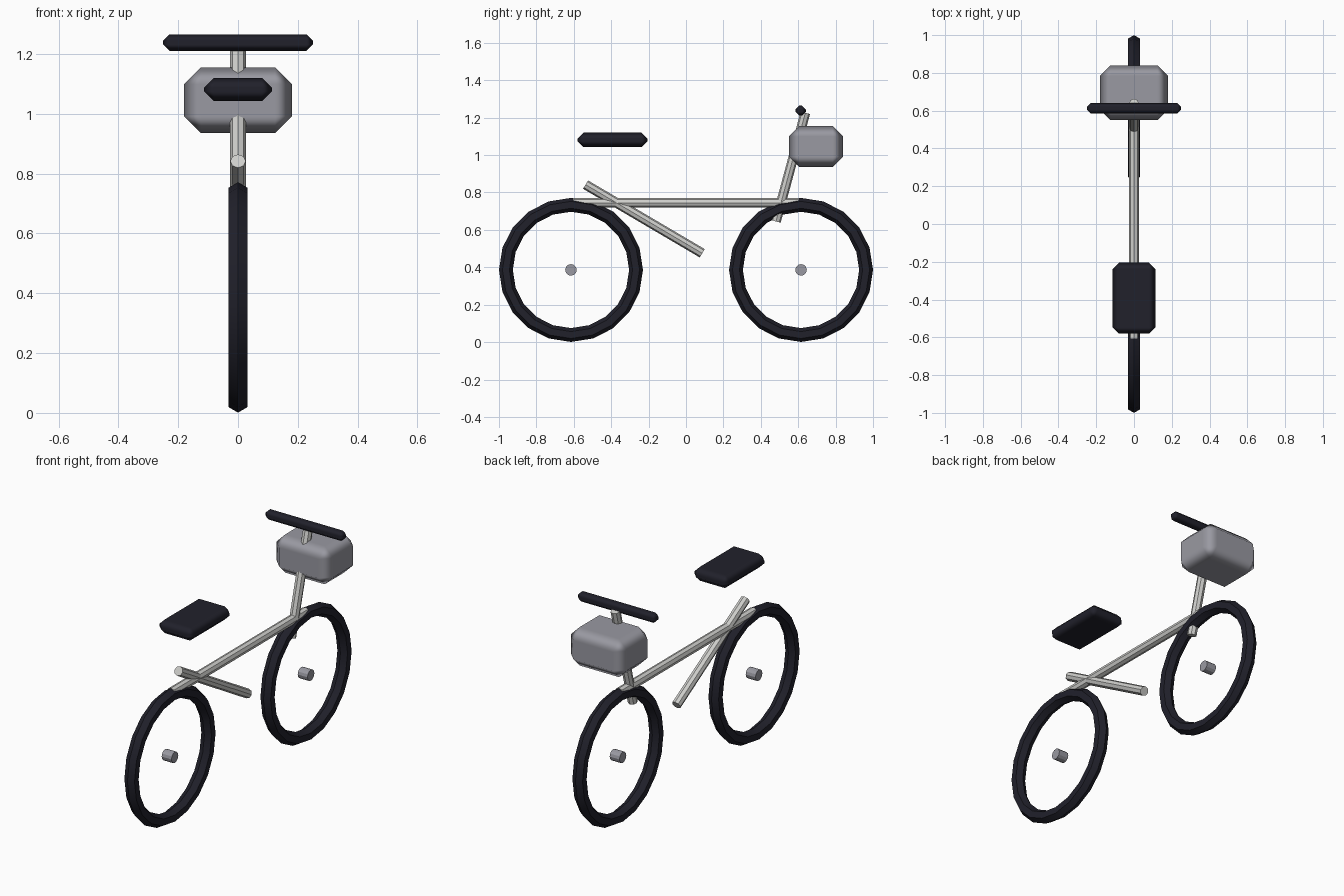
import bpy
import math
from mathutils import Vector

cube = bpy.data.objects.get("Cube")
if cube:
    bpy.data.objects.remove(cube, do_unlink=True)


def material(name, rgb):
    mat = bpy.data.materials.new(name)
    mat.use_nodes = True
    colour = (*rgb, 1)
    mat.diffuse_color = colour
    mat.node_tree.nodes["Principled BSDF"].inputs["Base Color"].default_value = colour
    return mat


rubber = material("dark rubber", (0.015, 0.015, 0.024))
metal = material("light metal", (0.62, 0.62, 0.60))
grey = material("mid grey", (0.32, 0.32, 0.36))


def finish(name, mat):
    obj = bpy.context.object
    obj.name = name
    obj.data.materials.append(mat)
    bpy.ops.object.shade_smooth_by_angle(angle=math.radians(30))
    return obj


def tube(name, start, end, radius, mat, sides=8):
    """Capped cylinder between two points."""
    start, end = Vector(start), Vector(end)
    axis = end - start
    bpy.ops.mesh.primitive_cylinder_add(
        vertices=sides, radius=radius, depth=axis.length,
        location=(start + end) / 2, rotation=axis.to_track_quat("Z", "Y").to_euler())
    return finish(name, mat)


def chamfered_box(name, centre, size, chamfer, mat):
    """Box with one wide chamfer and softened normals."""
    bpy.ops.mesh.primitive_cube_add(size=1, location=centre)
    obj = bpy.context.object
    obj.name = name
    obj.scale = size
    bpy.ops.object.transform_apply(location=False, rotation=False, scale=True)
    obj.data.materials.append(mat)
    bpy.ops.object.shade_smooth()
    bevel = obj.modifiers.new("Chamfer", "BEVEL")
    bevel.width = chamfer
    bevel.segments = 1
    bevel.harden_normals = True
    return obj


# Wheels: hexagonal-section tyres with floating hubs
for side, y in (("front", 0.615), ("rear", -0.615)):
    bpy.ops.mesh.primitive_torus_add(
        major_segments=20, minor_segments=6, major_radius=0.348, minor_radius=0.037,
        location=(0, y, 0.386), rotation=(0, math.pi / 2, 0))
    finish(side + "_tyre", rubber)
    tube(side + "_hub", (-0.031, y, 0.386), (0.031, y, 0.386), 0.031, grey, 12)

# Frame tubes
tube("top_tube", (0, -0.605, 0.745), (0, 0.605, 0.745), 0.026, metal)
tube("seat_tube", (0, -0.537, 0.842), (0, 0.087, 0.475), 0.026, metal)
tube("steering_stem", (0, 0.481, 0.645), (0, 0.638, 1.226), 0.026, metal)

# Handlebar, saddle and front basket
chamfered_box("handlebar", (0, 0.613, 1.238), (0.5, 0.055, 0.055), 0.021, rubber)
chamfered_box("saddle", (0, -0.393, 1.081), (0.226, 0.376, 0.078), 0.033, rubber)
chamfered_box("front_basket", (0, 0.695, 1.045), (0.36, 0.29, 0.22), 0.056, grey)
